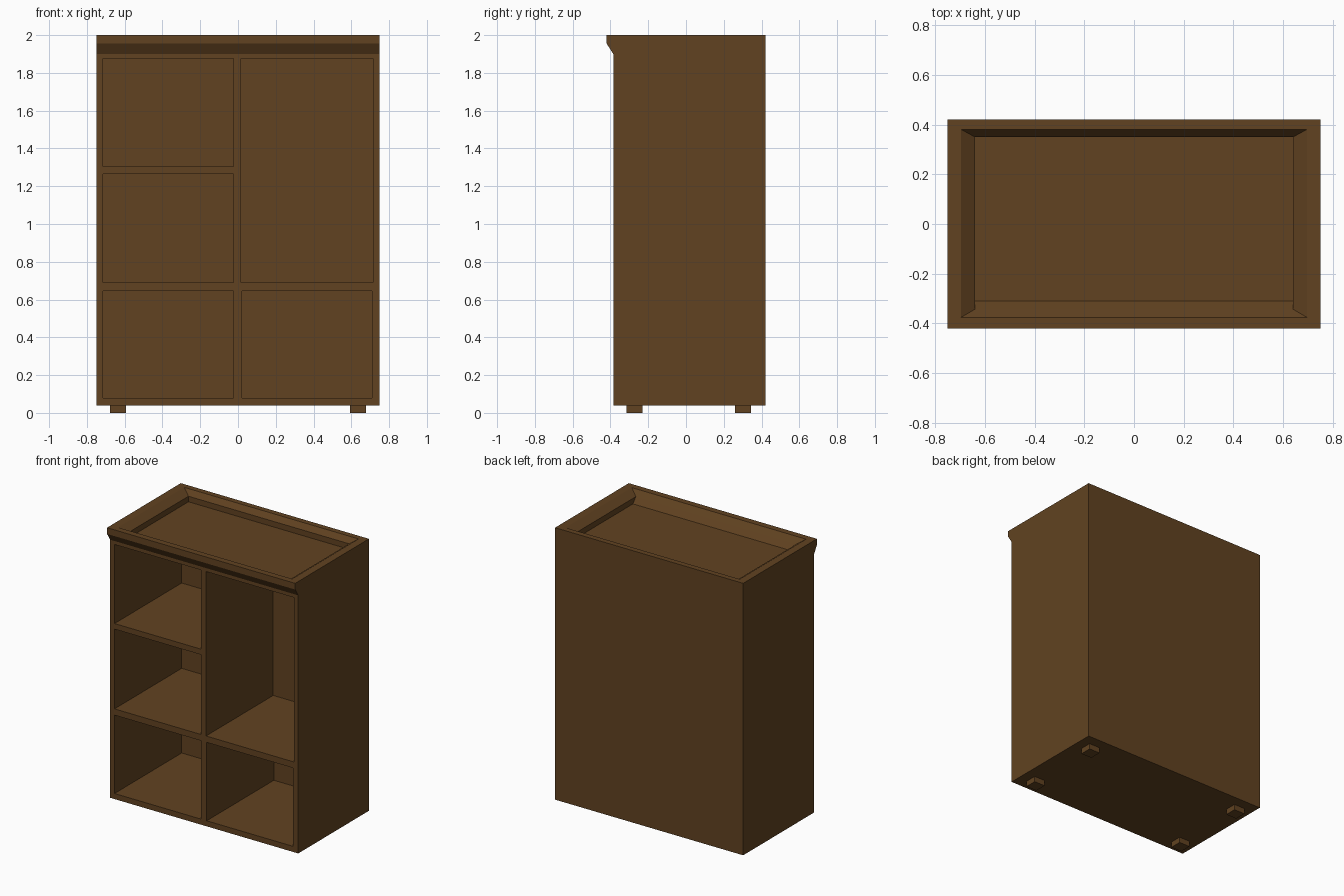
import bpy
import bmesh

if "Cube" in bpy.data.objects:
    bpy.data.objects.remove(bpy.data.objects["Cube"])

wood = bpy.data.materials.new("dark_wood")
wood.diffuse_color = (0.12, 0.055, 0.015, 1)
wood.use_nodes = True
wood.node_tree.nodes["Principled BSDF"].inputs["Base Color"].default_value = wood.diffuse_color


def make_object(name, bm):
    bmesh.ops.recalc_face_normals(bm, faces=bm.faces)
    mesh = bpy.data.meshes.new(name)
    bm.to_mesh(mesh)
    bm.free()
    mesh.materials.append(wood)
    obj = bpy.data.objects.new(name, mesh)
    bpy.context.collection.objects.link(obj)
    return obj


def loft(name, rings):
    """Closed solid through a list of matching point rings."""
    bm = bmesh.new()
    vs = [[bm.verts.new(p) for p in ring] for ring in rings]
    n = len(vs[0])
    for a, b in zip(vs, vs[1:]):
        for i in range(n):
            j = (i + 1) % n
            bm.faces.new((a[i], a[j], b[j], b[i]))
    bm.faces.new(vs[0][::-1])
    bm.faces.new(vs[-1])
    return make_object(name, bm)


def rect(x0, x1, y0, y1, z):
    return [(x0, y0, z), (x1, y0, z), (x1, y1, z), (x0, y1, z)]


def box(name, x0, x1, y0, y1, z0, z1):
    return loft(name, [rect(x0, x1, y0, y1, z0), rect(x0, x1, y0, y1, z1)])


# Cabinet body: side profile with the front cornice, extruded across x
profile = [(-0.385, 0.04), (0.42, 0.04), (0.42, 2.0), (-0.42, 2.0),
           (-0.42, 1.955), (-0.385, 1.90)]
body = loft("cabinet_body", [[(x, y, z) for y, z in profile] for x in (-0.75, 0.75)])

# Open compartments: x0, x1, z0, z1
compartments = [
    (-0.715, -0.025, 1.305, 1.875),
    (-0.715, -0.025, 0.69, 1.265),
    (-0.715, -0.025, 0.08, 0.645),
    (0.015, 0.715, 0.69, 1.875),
    (0.02, 0.71, 0.08, 0.645),
]
cutters = [box("compartment_cutter", x0, x1, -0.6, 0.38, z0, z1)
           for x0, x1, z0, z1 in compartments]

# Tray recess in the top with sloping sides
cutters.append(loft("top_recess_cutter", [
    rect(-0.64, 0.64, -0.31, 0.35, 1.922),
    rect(-0.64, 0.64, -0.343, 0.35, 1.962),
    rect(-0.695, 0.695, -0.375, 0.38, 2.0),
    rect(-0.695, 0.695, -0.375, 0.38, 2.1),
]))

bpy.context.view_layer.objects.active = body
for cutter in cutters:
    cutter.hide_render = True
    mod = body.modifiers.new("cut", "BOOLEAN")
    mod.operation = "DIFFERENCE"
    mod.solver = "EXACT"
    mod.object = cutter
    bpy.ops.object.modifier_apply(modifier=mod.name)
for cutter in cutters:
    bpy.data.objects.remove(cutter)

# Four small block feet
for side, x in (("left", -0.635), ("right", 0.635)):
    for end, y in (("front", -0.272), ("back", 0.302)):
        box(f"{end}_{side}_foot", x - 0.043, x + 0.043, y - 0.043, y + 0.043, 0, 0.04)
